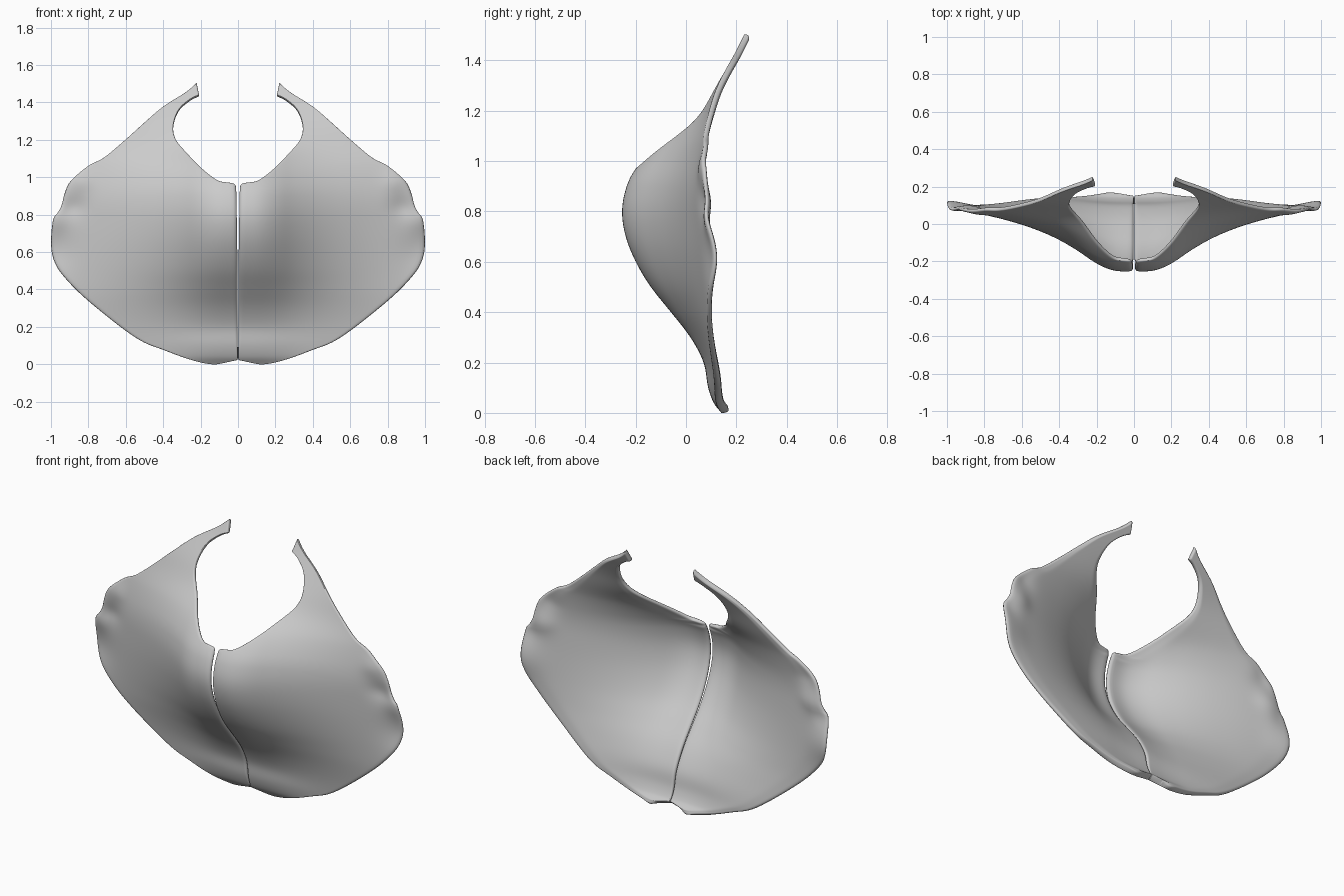
import bpy, math

if "Cube" in bpy.data.objects:
    bpy.data.objects.remove(bpy.data.objects["Cube"])

# Paired control points: inner edge (midline + notch + horn) and outer edge, bottom to horn tip
INNER = [(.001, .02), (.001, .05), (.001, .09), (.001, .15), (.001, .23), (.001, .36), (.001, .48),
         (.002, .58), (.004, .7), (.006, .85), (.008, .935), (.014, .966), (.045, .974), (.105, .985),
         (.19, 1.048), (.27, 1.13), (.33, 1.2), (.347, 1.27), (.318, 1.36), (.255, 1.418), (.207, 1.44)]
OUTER = [(.07, .008), (.14, -.002), (.25, .02), (.4, .075), (.55, .14), (.8, .335), (.93, .465),
         (.985, .55), (1.003, .64), (.992, .77), (.965, .81), (.943, .85), (.927, .92), (.895, .985),
         (.8, 1.065), (.72, 1.105), (.6, 1.205), (.5, 1.295), (.4, 1.38), (.28, 1.455), (.22, 1.507)]
# Front-face depth along the midline and along the outer border, as (z, y)
MID = [(0, .14), (.04, .11), (.1, .088), (.2, .07), (.3, .018), (.4, -.06), (.5, -.14), (.6, -.2),
       (.7, -.24), (.8, -.255), (.9, -.236), (.97, -.2), (1.06, -.125), (1.17, .005), (1.27, .09),
       (1.35, .15), (1.42, .19), (1.5, .23)]
EDGE = [(0, .14), (.1, .13), (.2, .112), (.35, .092), (.5, .084), (.75, .074), (.9, .07),
        (1.06, .085), (1.2, .11), (1.3, .132), (1.37, .16), (1.43, .195), (1.5, .232)]
# How strongly the midline depth carries sideways, as (x, weight)
FADE = [(0, 1), (.11, .985), (.2, .87), (.3, .66), (.4, .48), (.5, .34), (.6, .23), (.7, .14),
        (.8, .07), (.9, .02), (1, 0)]


def spline(p0, p1, p2, p3, t):
    return .5 * (2 * p1 + (p2 - p0) * t + (2 * p0 - 5 * p1 + 4 * p2 - p3) * t * t
                 + (3 * p1 - p0 - 3 * p2 + p3) * t ** 3)


def curve(pts, u):
    i = min(int(u), len(pts) - 2)
    q = [pts[max(0, min(len(pts) - 1, i + k))] for k in (-1, 0, 1, 2)]
    return [spline(*(p[c] for p in q), u - i) for c in (0, 1)]


def lookup(table, v):
    v = max(table[0][0], min(table[-1][0], v))
    last = len(table) - 1
    i = max(k for k in range(last) if table[k][0] <= v)
    (a, ya), (b, yb) = table[i], table[i + 1]

    def slope(k):
        p, q = table[max(k - 1, 0)], table[min(k + 1, last)]
        return (q[1] - p[1]) / (q[0] - p[0])
    h, t = b - a, (v - a) / (b - a)
    return ((2 * t**3 - 3 * t * t + 1) * ya + (t**3 - 2 * t * t + t) * h * slope(i)
            + (3 * t * t - 2 * t**3) * yb + (t**3 - t * t) * h * slope(i + 1))


def bump(x, z, cx, cz, r):
    return math.exp(-((x - cx) ** 2 + (z - cz) ** 2) / (r * r))


def depth(x, z):
    e = lookup(EDGE, z)
    y = e + (lookup(MID, z) - e) * lookup(FADE, x)
    # Dents and flare on the outer border
    return (y + .016 * bump(x, z, .88, .84, .06) - .012 * bump(x, z, .84, .98, .06)
            - .008 * bump(x, z, .96, .76, .05) + .03 * bump(x, z, 1.02, .62, .12))


# Lamina: surface lofted between both edges, thinner at the free borders
STEPS, ACROSS = 4, 26
rows = (len(INNER) - 1) * STEPS + 1
verts, faces, weights = [], [], []
for i in range(rows):
    a, b = curve(INNER, i / STEPS), curve(OUTER, i / STEPS)
    for j in range(ACROSS + 1):
        t = j / ACROSS
        x, z = a[0] + (b[0] - a[0]) * t, a[1] + (b[1] - a[1]) * t
        verts.append((x, depth(x, z), z))
        rim = max(0, 1 - 8 * (1 - t)) if z < .95 else max(0, 1 - 8 * min(t, 1 - t))
        weights.append(.7 - .2 * rim + .3 * max(0, 1 - z / .25))
n = ACROSS + 1
for i in range(rows - 1):
    for j in range(ACROSS):
        k = i * n + j
        faces.append((k, k + 1, k + n + 1, k + n))
mesh = bpy.data.meshes.new("shield_plates")
mesh.from_pydata(verts, [], faces)
plates = bpy.data.objects.new("shield_plates", mesh)
bpy.context.collection.objects.link(plates)
for p in mesh.polygons:
    p.use_smooth = True
group = plates.vertex_groups.new(name="thickness")
for i, w in enumerate(weights):
    group.add([i], min(1, w), 'REPLACE')

# Thickness, rounded rim, mirrored second plate
solid = plates.modifiers.new("thickness", 'SOLIDIFY')
solid.thickness, solid.offset = .038, -1
solid.vertex_group = "thickness"
sub = plates.modifiers.new("rounded_rim", 'SUBSURF')
sub.levels = sub.render_levels = 1
mirror = plates.modifiers.new("mirror", 'MIRROR')
mirror.use_mirror_merge = False
